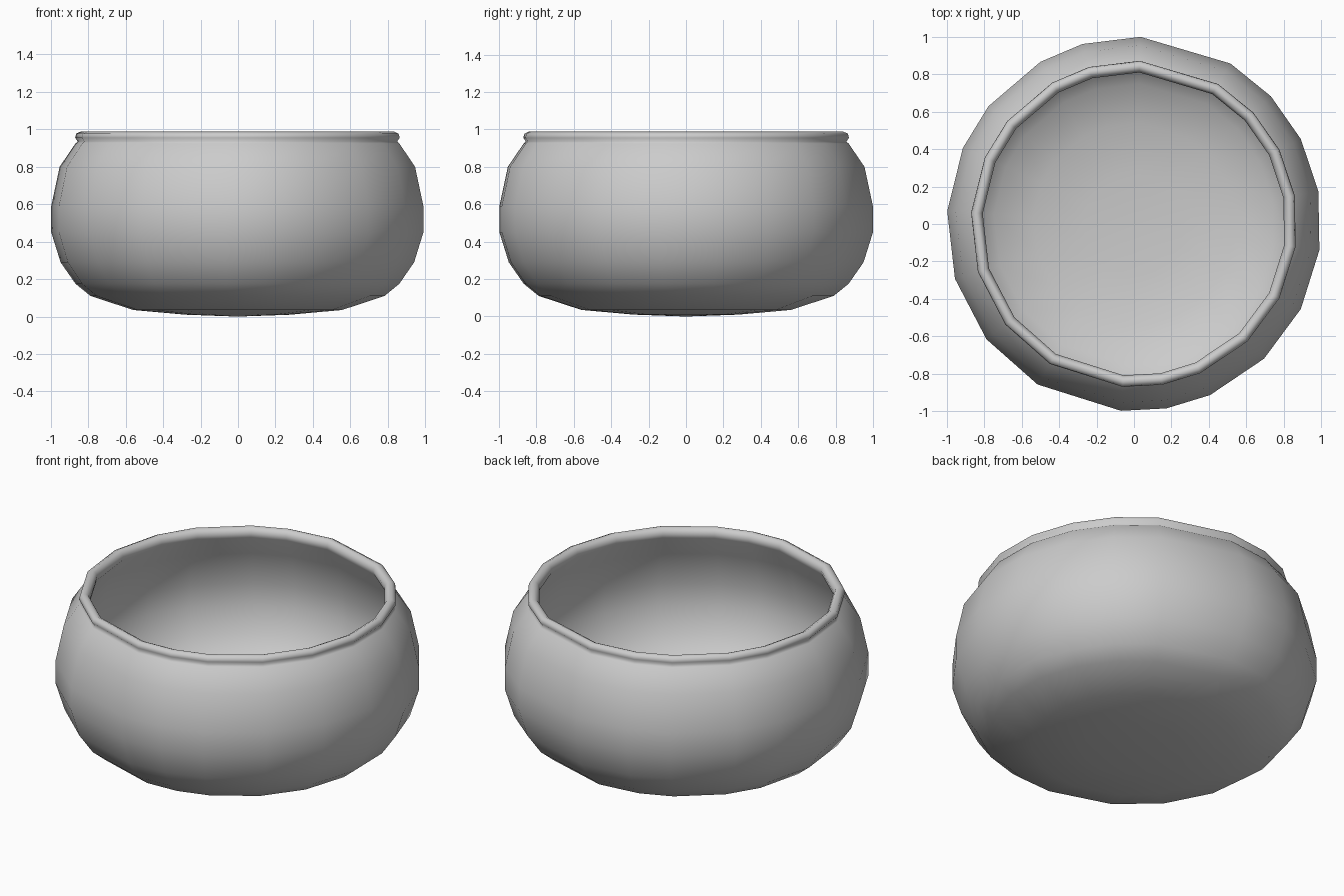
import bpy, bmesh
from math import radians, cos, sin

if "Cube" in bpy.data.objects:
    bpy.data.objects.remove(bpy.data.objects["Cube"])

# Uneven facet directions around the bowl (degrees)
ANGLES = [-163, -142, -121, -94, -80, -66, -46, -27, -8, 10, 27, 43, 59, 88,
          106, 120, 141, 156, 176]

# Cross-section (radius, height): outer wall, rolled rim, inner wall
OUTER = [(0.0, 0.0), (0.28, 0.01), (0.56, 0.035), (0.79, 0.11), (0.87, 0.175),
         (0.95, 0.29), (1.0, 0.45), (1.0, 0.59), (0.955, 0.8), (0.87, 0.925)]
RIM = [(0.858, 0.935), (0.872, 0.955), (0.866, 0.977), (0.843, 0.988),
       (0.822, 0.978), (0.81, 0.955), (0.814, 0.93)]
INNER = [(0.91, 0.79), (0.955, 0.59), (0.955, 0.46), (0.905, 0.31), (0.83, 0.21),
         (0.75, 0.15), (0.54, 0.08), (0.27, 0.055), (0.0, 0.05)]


def lathe(name, profile):
    bm = bmesh.new()
    rings = []
    for r, z in profile:
        if r == 0:
            rings.append([bm.verts.new((0, 0, z))])
        else:
            rings.append([bm.verts.new((r * cos(radians(a)), r * sin(radians(a)), z))
                          for a in ANGLES])
    n = len(ANGLES)
    for low, high in zip(rings, rings[1:]):
        for i in range(n):
            j = (i + 1) % n
            if len(low) == 1:
                bm.faces.new((low[0], high[j], high[i]))
            elif len(high) == 1:
                bm.faces.new((low[i], low[j], high[0]))
            else:
                bm.faces.new((low[i], low[j], high[j], high[i]))
    bmesh.ops.recalc_face_normals(bm, faces=bm.faces)
    for f in bm.faces:
        f.smooth = True
    mesh = bpy.data.meshes.new(name)
    bm.to_mesh(mesh)
    bm.free()
    obj = bpy.data.objects.new(name, mesh)
    bpy.context.collection.objects.link(obj)
    return obj


# Round bowl with a rolled lip
lathe("bowl", OUTER + RIM + INNER)
